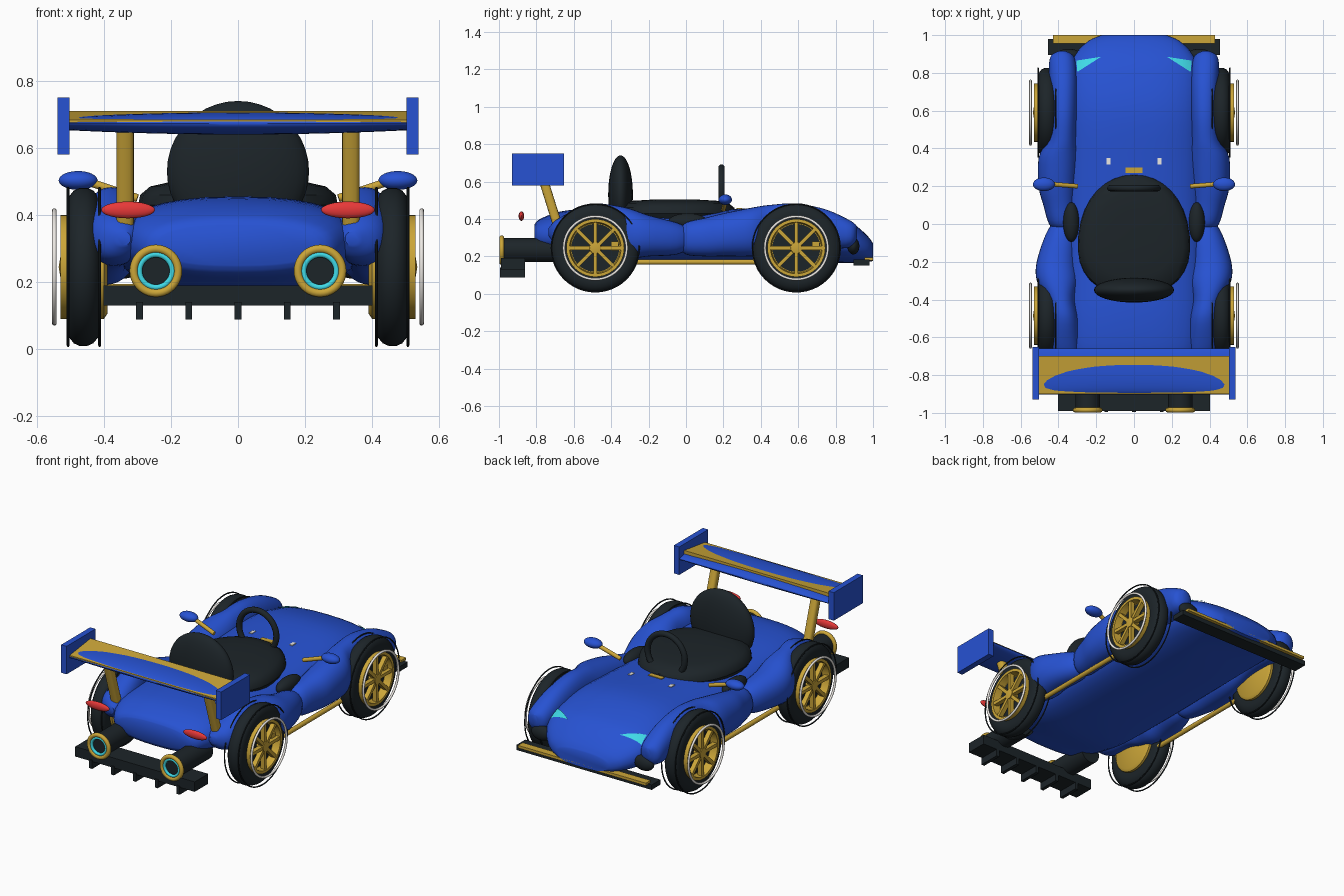
import bpy, bmesh
from math import sin, cos, pi, copysign
from mathutils import Vector, Matrix
from mathutils.bvhtree import BVHTree

if "Cube" in bpy.data.objects:
    bpy.data.objects.remove(bpy.data.objects["Cube"])


def material(name, rgb):
    m = bpy.data.materials.new(name)
    m.diffuse_color = (*rgb, 1)
    m.use_nodes = True
    m.node_tree.nodes["Principled BSDF"].inputs["Base Color"].default_value = m.diffuse_color
    return m


BLUE = material("blue", (0.02, 0.085, 0.65))
GOLD = material("gold", (0.6, 0.38, 0.04))
DARK = material("dark", (0.012, 0.018, 0.022))
RED = material("red", (0.8, 0.04, 0.04))
CYAN = material("cyan", (0.05, 0.7, 0.8))
CHROME = material("chrome", (0.85, 0.82, 0.78))


def finish(name, bm, mat, mirror=False):
    bmesh.ops.remove_doubles(bm, verts=bm.verts, dist=1e-5)
    bmesh.ops.recalc_face_normals(bm, faces=bm.faces)
    me = bpy.data.meshes.new(name)
    bm.to_mesh(me)
    ob = bpy.data.objects.new(name, me)
    bpy.context.collection.objects.link(ob)
    me.materials.append(mat)
    bpy.ops.object.select_all(action='DESELECT')
    ob.select_set(True)
    bpy.context.view_layer.objects.active = ob
    bpy.ops.object.shade_smooth_by_angle(angle=0.7)
    if mirror:
        mod = ob.modifiers.new("mirror", 'MIRROR')
        mod.use_mirror_merge = False
    return bm


def skin(bm, rings, cap=True):
    vs = [[bm.verts.new(p) for p in r] for r in rings]
    n = len(vs[0])
    for a, b in zip(vs, vs[1:]):
        for i in range(n):
            bm.faces.new((a[i], a[(i + 1) % n], b[(i + 1) % n], b[i]))
    if cap:
        bm.faces.new(vs[0])
        bm.faces.new(vs[-1])


def smooth_rows(rows, steps=4):
    # Catmull-Rom interpolation of section parameters
    R = [Vector(r) for r in rows]
    R = [R[0]] + R + [R[-1]]
    out = []
    for i in range(1, len(R) - 2):
        a, b, c, d = R[i - 1:i + 3]
        for k in range(steps):
            t = k / steps
            out.append(0.5 * (2 * b + (c - a) * t + (2 * a - 5 * b + 4 * c - d) * t * t
                              + (3 * b - a - 3 * c + d) * t ** 3))
    return out + [R[-1]]


def oval(n, count=32):
    f = lambda v: copysign(abs(v) ** (2 / n), v)
    return [(f(cos(2 * pi * i / count)), f(sin(2 * pi * i / count))) for i in range(count)]


def shell(name, rows, n, mirror):
    # rows: y, centre x, half width, bottom z, top z
    bm = bmesh.new()
    skin(bm, [[(cx + w * u, y, (b + t) / 2 + (t - b) / 2 * v) for u, v in oval(n)]
              for y, cx, w, b, t in smooth_rows(rows)])
    return finish(name, bm, BLUE, mirror)


def lathe(name, profile, centre, axis, mat, count=40):
    # closed profile of (along axis, radius)
    bm = bmesh.new()
    c = Vector(centre)
    rings = []
    for i in range(count + 1):
        s, k = sin(2 * pi * i / count), cos(2 * pi * i / count)
        rings.append([c + Vector((a, r * s, r * k) if axis == 'x' else (r * s, a, r * k))
                      for a, r in profile])
    skin(bm, rings, cap=False)
    finish(name, bm, mat, True)


def circle(a, r, rad, n=10):
    return [(a + rad * cos(2 * pi * i / n), r + rad * sin(2 * pi * i / n)) for i in range(n)]


def box(name, x, y, z, mat, mirror=False):
    bm = bmesh.new()
    lo, hi = Vector((x[0], y[0], z[0])), Vector((x[1], y[1], z[1]))
    bmesh.ops.create_cube(bm, size=1, matrix=Matrix.Translation((lo + hi) / 2) @ Matrix.Diagonal((*(hi - lo), 1)))
    finish(name, bm, mat, mirror)


def ball(name, c, r, mat, mirror=False):
    bm = bmesh.new()
    bmesh.ops.create_uvsphere(bm, u_segments=32, v_segments=20, radius=1,
                              matrix=Matrix.Translation(c) @ Matrix.Diagonal((*r, 1)))
    finish(name, bm, mat, mirror)


def rod(name, p, q, r, mat):
    p, q = Vector(p), Vector(q)
    bm = bmesh.new()
    bmesh.ops.create_cone(bm, cap_ends=True, segments=20, radius1=r, radius2=r, depth=(q - p).length,
                          matrix=Matrix.Translation((p + q) / 2) @ (q - p).to_track_quat('Z', 'Y').to_matrix().to_4x4())
    finish(name, bm, mat, True)


# Central body and fenders (nose points to +y)
body = shell("body", [
    (1.0, 0, .17, .175, .27), (.97, 0, .24, .17, .31), (.9, 0, .31, .165, .37), (.8, 0, .35, .165, .42),
    (.59, 0, .36, .16, .465), (.3, 0, .36, .16, .455), (0, 0, .36, .16, .44), (-.3, 0, .36, .16, .45),
    (-.5, 0, .36, .17, .455), (-.67, 0, .34, .20, .44), (-.78, 0, .29, .22, .40), (-.81, 0, .24, .25, .37)], 2.5, False)
fender = shell("front_fender", [
    (.915, .38, .02, .30, .36), (.88, .38, .065, .25, .39), (.75, .375, .075, .24, .45), (.59, .375, .075, .24, .482),
    (.45, .38, .08, .21, .475), (.35, .40, .105, .2, .46), (.2, .405, .10, .2, .43), (.1, .395, .085, .2, .405),
    (0, .38, .07, .21, .38), (-.03, .37, .04, .25, .34)], 2.2, True)
shell("rear_fender", [
    (.03, .37, .04, .25, .34), (-.05, .385, .08, .21, .38), (-.2, .41, .105, .2, .42), (-.3, .405, .11, .19, .455),
    (-.4, .39, .08, .21, .475), (-.5, .375, .08, .24, .48), (-.63, .37, .083, .25, .43), (-.7, .36, .065, .27, .39),
    (-.735, .34, .02, .31, .35)], 2.2, True)
surfaces = [BVHTree.FromBMesh(b) for b in (body, fender)]


def surface_z(x, y):
    hits = [s.ray_cast(Vector((x, y, 2)), Vector((0, 0, -1)))[0] for s in surfaces]
    return max(h.z for h in hits if h)


# Wheels
for pos, y in (("front", .59), ("rear", -.485)):
    c = (0, y, .245)
    lathe(pos + "_tyre", [(.415, .15), (.41, .185), (.417, .21), (.432, .228), (.45, .236), (.472, .236),
                          (.49, .228), (.504, .21), (.51, .185), (.505, .15)], c, 'x', DARK, 48)
    lathe(pos + "_rim", [(.39, 0), (.39, .14), (.40, .155), (.53, .155), (.53, .138), (.485, .132), (.465, 0)], c, 'x', GOLD)
    lathe(pos + "_brake_disc", [(.46, 0), (.46, .128), (.486, .128), (.486, 0)], c, 'x', DARK)
    lathe(pos + "_hub", [(.47, 0), (.47, .035), (.53, .03), (.535, 0)], c, 'x', GOLD, 20)
    lathe(pos + "_trim_ring", circle(.548, .168, .007), c, 'x', CHROME, 48)
    lathe(pos + "_outer_tyre_bead", circle(.507, .235, .004, 6), c, 'x', DARK, 48)
    lathe(pos + "_inner_tyre_bead", circle(.413, .235, .004, 6), c, 'x', DARK, 48)
    bm = bmesh.new()
    for i in range(8):
        bmesh.ops.create_cube(bm, size=1, matrix=Matrix.Translation((.512, y, .245)) @ Matrix.Rotation(i * pi / 4, 4, 'X')
                              @ Matrix.Translation((0, 0, .085)) @ Matrix.Diagonal((.028, .02, .12, 1)))
    finish(pos + "_spokes", bm, GOLD, True)
    box(pos + "_caliper", (.47, .505), (y + .085, y + .125), (.23, .28), GOLD, True)

# Cockpit, seat, steering wheel
bm = bmesh.new()
levels = [(.38, .9), (.43, 1), (.46, .98), (.485, .88), (.497, .7), (.503, .4), (.504, .1)]
skin(bm, [[(.295 * s * u * (1 - .12 * v), -.06 + .325 * s * v, z) for u, v in oval(2.2)] for z, s in levels])
finish("cockpit", bm, DARK)
ball("seat_back", (0, -.35, .53), (.212, .066, .21), DARK)
bm = bmesh.new()
skin(bm, [[(r * cos(k * pi / 24), .19 + a, .55 + r * sin(k * pi / 24)) for a, r in circle(0, .125, .017, 12)]
          for k in range(49)], cap=False)
finish("steering_wheel", bm, DARK)
ball("side_intake", (.332, .01, .385), (.043, .105, .045), DARK, True)
zh = surface_z(0, .29)
box("dash_badge_plate", (-.045, .045), (.27, .30), (zh - .03, zh + .004), GOLD)
zh = surface_z(.135, .335)
box("washer_nozzle", (.125, .145), (.315, .35), (zh - .02, zh + .004), CHROME, True)

# Mirrors and sill rods
ball("mirror", (.477, .21, .503), (.058, .036, .028), BLUE, True)
rod("mirror_arm", (.30, .2, .45), (.45, .212, .50), .012, GOLD)
rod("sill_rod", (.43, -.36, .17), (.43, .46, .17), .014, GOLD)

# Nose: lights, intakes and splitter
bm = bmesh.new()
bm.faces.new([bm.verts.new(p) for p in ((.175, .885, 0), (.305, .865, 0), (.30, .805, 0))])
bmesh.ops.subdivide_edges(bm, edges=bm.edges[:], cuts=5, use_grid_fill=True)
for v in bm.verts:
    v.co.z = surface_z(v.co.x, v.co.y) + .007
finish("headlight", bm, CYAN, True)
ball("nose_intake", (.345, .895, .255), (.065, .032, .045), DARK, True)
box("splitter", (-.455, .455), (.895, .98), (.152, .182), DARK)
box("splitter_lip", (-.43, .43), (.955, 1.0), (.178, .194), GOLD)

# Rear wing
bm = bmesh.new()
rings = []
for k in range(-10, 11):
    x = k / 10
    h = .02 + .013 * (1 - x * x)
    rings.append([(.51 * x, -.78 + .122 * u, .673 + h * v) for u, v in oval(2)])
skin(bm, rings)
finish("wing", bm, BLUE)
bm = bmesh.new()
skin(bm, [[(x, -.9, .675), (x, -.9, .684), (x, -.7, .7105), (x, -.7, .69)] for x in (-.505, .505)])
finish("wing_top_plate", bm, GOLD)
box("wing_endplate", (.502, .538), (-.93, -.652), (.58, .75), BLUE, True)
bm = bmesh.new()
skin(bm, [[(.337 + .026 * u, y + .026 * v, z) for u, v in oval(3, 16)] for y, z in ((-.78, .665), (-.675, .33))])
finish("wing_strut", bm, GOLD, True)

# Tail lights, exhausts and diffuser
ball("tail_light", (.328, -.88, .415), (.08, .015, .025), RED, True)
c = (.245, 0, .233)
lathe("exhaust_pipe", [(-.975, 0), (-.975, .064), (-.68, .064), (-.68, 0)], c, 'y', DARK)
lathe("exhaust_ring", circle(-.985, .066, .013), c, 'y', GOLD)
lathe("exhaust_glow", circle(-.985, .049, .009), c, 'y', CYAN)
box("diffuser", (-.402, .402), (-.99, -.86), (.13, .19), DARK)
for i in range(-2, 3):
    x = i * .147
    box("diffuser_fin", (x - .01, x + .01), (-.995, -.86), (.088, .14), DARK)
